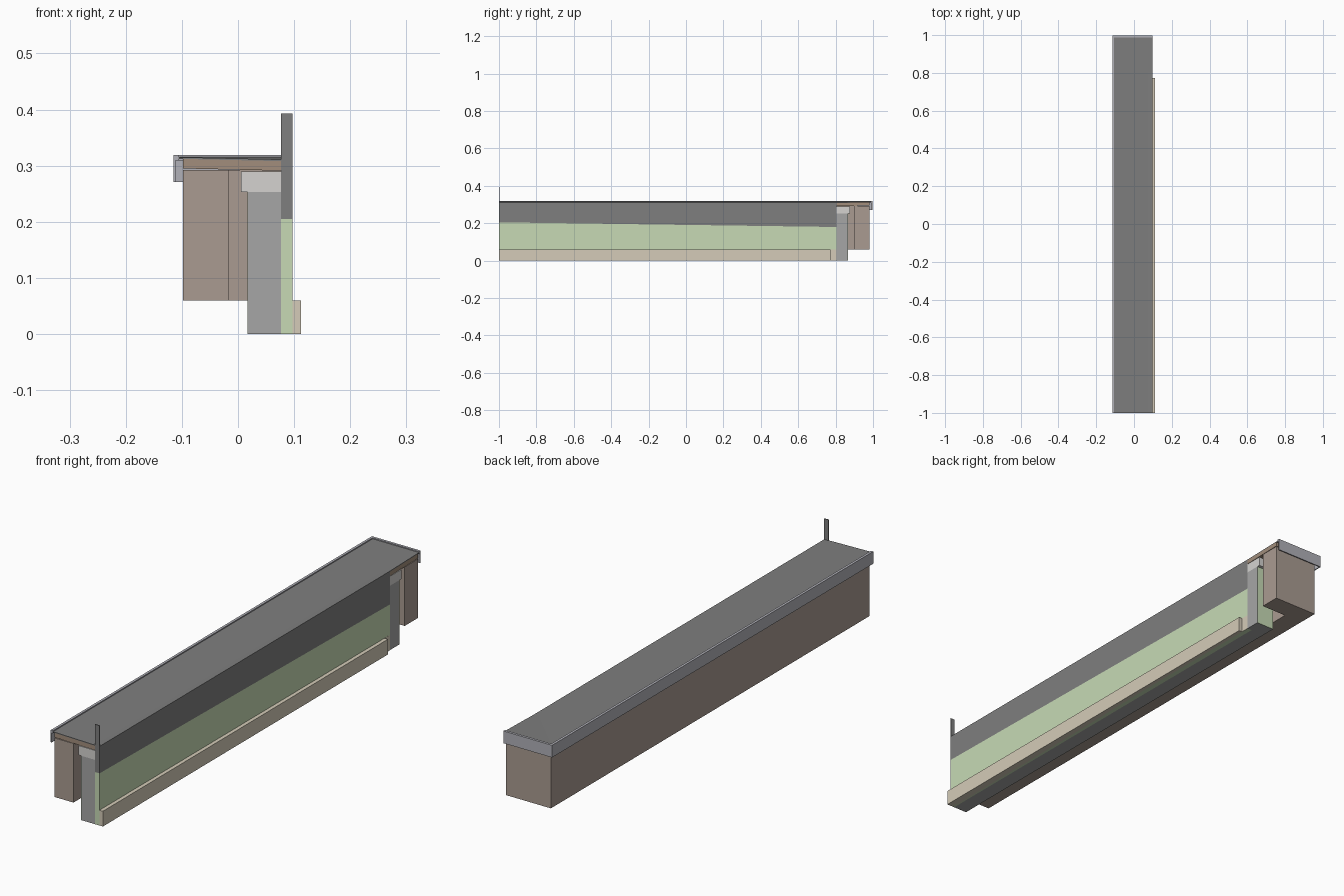
import bpy, bmesh

if "Cube" in bpy.data.objects:
    bpy.data.objects.remove(bpy.data.objects["Cube"])

CUT = 0.0969      # plane where the returning leg is cut off
CORNER = 0.882    # mitre line: y = CORNER - x


def material(name, rgb):
    m = bpy.data.materials.new(name)
    m.diffuse_color = (*rgb, 1)
    m.use_nodes = True
    m.node_tree.nodes["Principled BSDF"].inputs["Base Color"].default_value = m.diffuse_color
    return m


BRICK = material("brick", (0.40, 0.33, 0.285))
TIMBER = material("timber", (0.36, 0.27, 0.20))
GREEN = material("plaster_green", (0.57, 0.70, 0.46))
CREAM = material("cream", (0.66, 0.60, 0.48))
DARK = material("membrane_dark", (0.21, 0.21, 0.21))
METAL = material("trim_metal", (0.44, 0.44, 0.48))
WALL = material("wall_grey", (0.38, 0.38, 0.38))
PALE = material("pale_grey", (0.66, 0.65, 0.63))


def loft(name, rings, mat):
    """Skin a list of equal rings and cap both ends."""
    bm = bmesh.new()
    vs = [[bm.verts.new(p) for p in ring] for ring in rings]
    n = len(rings[0])
    for a, b in zip(vs, vs[1:]):
        for i in range(n):
            j = (i + 1) % n
            bm.faces.new((a[i], a[j], b[j], b[i]))
    bm.faces.new(vs[0])
    bm.faces.new(vs[-1])
    bmesh.ops.recalc_face_normals(bm, faces=bm.faces)
    me = bpy.data.meshes.new(name)
    bm.to_mesh(me)
    bm.free()
    me.materials.append(mat)
    ob = bpy.data.objects.new(name, me)
    bpy.context.collection.objects.link(ob)
    return ob


def corner_sweep(name, profile, mat):
    """Run an x-z profile along the long leg and round the mitred corner."""
    return loft(name, [
        [(x, -1, z) for x, z in profile],
        [(x, CORNER - x, z) for x, z in profile],
        [(CUT, CORNER - x, z) for x, z in profile],
    ], mat)


def rect(x0, x1, z0, z1):
    return [(x0, z0), (x1, z0), (x1, z1), (x0, z1)]


def box(name, x0, x1, y0, y1, z0, z1, mat):
    p = rect(x0, x1, z0, z1)
    return loft(name, [[(x, y, z) for x, z in p] for y in (y0, y1)], mat)


# Outer brick leaf, cavity, and inner wall with its green outer sheet
corner_sweep("brick_leaf", rect(-0.098, -0.016, 0.06, 0.292), BRICK)
corner_sweep("wall_outer_sheet", rect(0.017, 0.018, 0.0, 0.253), GREEN)
corner_sweep("inner_wall", rect(0.018, 0.077, 0.0, 0.253), WALL)

# Wall plate on top of the inner wall
corner_sweep("wall_plate", rect(0.005, 0.062, 0.253, 0.290), PALE)
corner_sweep("plate_packer", rect(0.062, 0.077, 0.253, 0.282), PALE)
corner_sweep("plate_strip", rect(0.062, 0.077, 0.282, 0.290), PALE)

# Gently sloping deck board and membrane
corner_sweep("deck_board", [(-0.098, 0.295), (0.077, 0.291),
                            (0.077, 0.308), (-0.098, 0.312)], TIMBER)
corner_sweep("roof_membrane", [(-0.106, 0.312), (-0.098, 0.312), (0.077, 0.308),
                               (0.077, 0.311), (-0.106, 0.315)], DARK)

# Folded metal edge trim with a small raised rim
corner_sweep("edge_trim", [(-0.115, 0.271), (-0.111, 0.271), (-0.111, 0.309),
                           (-0.105, 0.309), (-0.105, 0.319), (-0.115, 0.319)], METAL)

# Inside lining: green board below, dark band above with a sloping joint
Y0, Y1, X0, X1 = -1, CORNER - 0.077, 0.077, 0.097


def lining(name, bottoms, tops, mat):
    return loft(name, [[(x, y, z) for x, z in rect(X0, X1, b, t)]
                       for y, b, t in zip((Y0, Y1), bottoms, tops)], mat)


lining("green_lining", (0.0, 0.0), (0.205, 0.18), GREEN)
lining("dark_band", (0.205, 0.18), (0.311, 0.311), DARK)
box("upright_flap", X0, X1, -1, -0.997, 0.30, 0.393, DARK)

# Skirting and the cut end of its return
box("skirting", X0, 0.112, -1, 0.772, 0, 0.06, CREAM)
box("skirting_return", X0, X1 + 0.0005, 0.772, Y1, 0, 0.06, CREAM)
